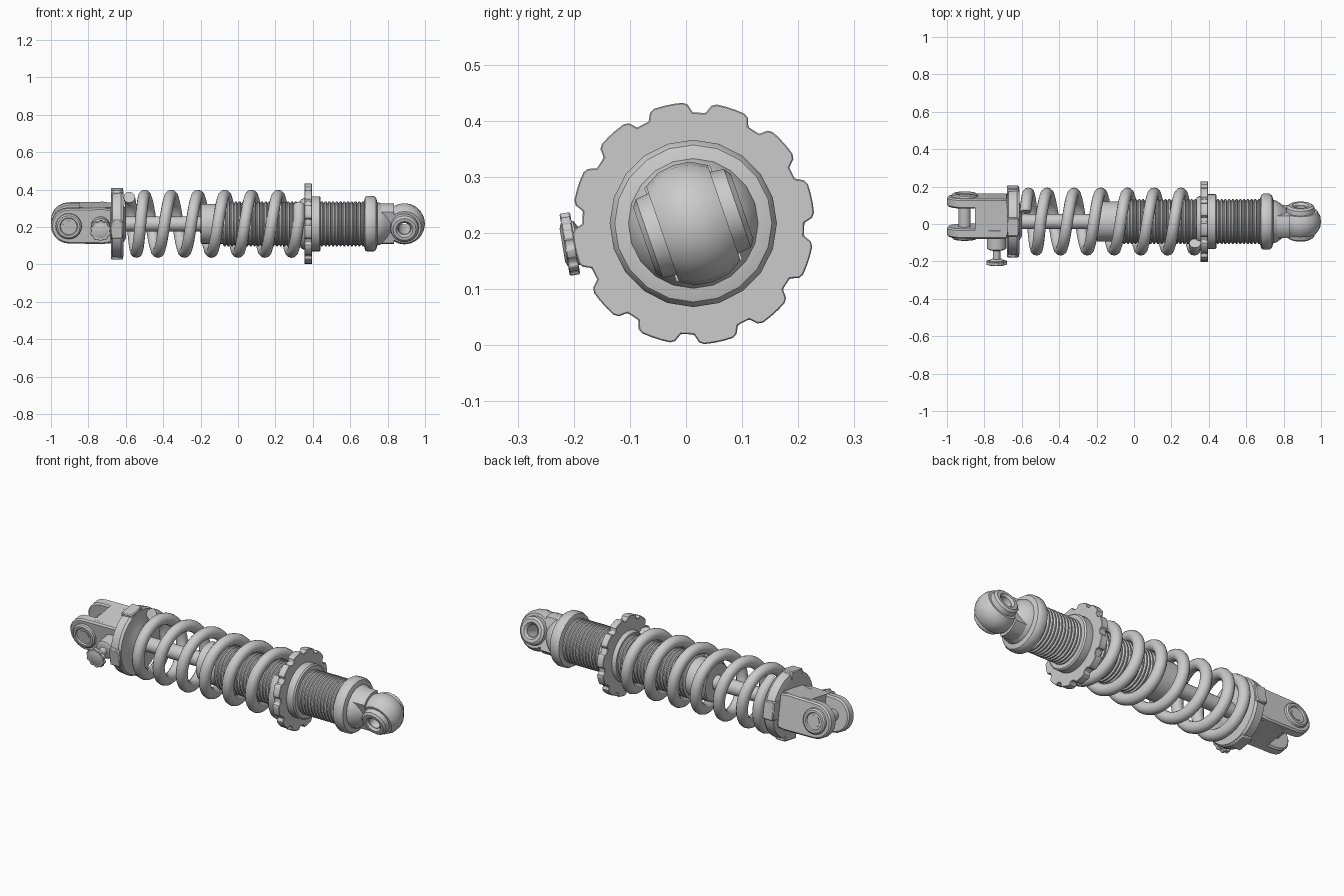
import bpy, bmesh
from math import sin, cos, pi, radians
from mathutils import Matrix, Vector

if "Cube" in bpy.data.objects:
    bpy.data.objects.remove(bpy.data.objects["Cube"])

CY, CZ = 0.013, 0.217
AXIS = Matrix.Translation((0, CY, CZ))
TO_Y = Matrix.Rotation(pi / 2, 4, 'Z')          # turns a local x axis into y


def finish(name, bm, M, angle=35):
    bmesh.ops.remove_doubles(bm, verts=bm.verts, dist=1e-5)
    bmesh.ops.transform(bm, matrix=M, verts=bm.verts)
    bmesh.ops.recalc_face_normals(bm, faces=bm.faces)
    me = bpy.data.meshes.new(name)
    bm.to_mesh(me)
    bm.free()
    ob = bpy.data.objects.new(name, me)
    bpy.context.collection.objects.link(ob)
    bpy.ops.object.select_all(action='DESELECT')
    ob.select_set(True)
    bpy.context.view_layer.objects.active = ob
    bpy.ops.object.shade_smooth_by_angle(angle=radians(angle))
    return ob


def lathe(name, prof, M=AXIS, seg=32, ring=False):
    """Revolve (x, radius) points round the local x axis."""
    bm = bmesh.new()
    rows = [[bm.verts.new((x, r * cos(2 * pi * i / seg), r * sin(2 * pi * i / seg)))
             for i in range(seg)] for x, r in prof]
    n = len(rows)
    for k in range(n if ring else n - 1):
        a, b = rows[k], rows[(k + 1) % n]
        for i in range(seg):
            j = (i + 1) % seg
            bm.faces.new((a[i], a[j], b[j], b[i]))
    if not ring:
        bm.faces.new(rows[0])
        bm.faces.new(rows[-1])
    return finish(name, bm, M)


def prism(name, outline, t0, t1, M, bevel=0.0):
    """Extrude a (u, v) outline along local x; u -> y, v -> z."""
    bm = bmesh.new()
    f = bm.faces.new([bm.verts.new((t0, u, v)) for u, v in outline])
    r = bmesh.ops.extrude_face_region(bm, geom=[f])
    vs = [g for g in r['geom'] if isinstance(g, bmesh.types.BMVert)]
    bmesh.ops.translate(bm, verts=vs, vec=(t1 - t0, 0, 0))
    ob = finish(name, bm, M)
    if bevel:
        m = ob.modifiers.new("edge", 'BEVEL')
        m.width = bevel
        m.segments = 1
        m.limit_method = 'ANGLE'
        m.angle_limit = radians(50)
    return ob


def cog(n, r, depth, phase):
    """Round outline with n small notches."""
    pts = []
    step = 2 * pi / n
    for i in range(n):
        c = phase + i * step
        for f, rr in ((-.19, r - .004), (-.11, r - depth), (.11, r - depth), (.19, r - .004),
                      (.27, r), (.42, r), (.58, r), (.73, r)):
            pts.append((rr * cos(c + f * step), rr * sin(c + f * step)))
    return pts


# damper shaft, body tube and threaded sleeve
lathe("damper_shaft", [(-.64, .04), (-.15, .04)], seg=20)
lathe("body_tube", [(-.2, .1), (-.195, .107), (-.07, .107)])
thread = [(-.08, .105)]
x = -.08
while x < .685:
    thread += [(x, .112), (x + .005, .12), (x + .012, .12), (x + .017, .112)]
    x += .02
lathe("threaded_sleeve", thread)

# coil spring with a closed end at the seat
PITCH, R, W = .143, .151, .031
START, END, N = radians(-340), radians(2110), 300
bm = bmesh.new()
rows = []
for i in range(N + 1):
    phi = START + (END - START) * i / N
    a = pi / 2 - phi
    x = -.5 + PITCH * phi / (2 * pi) * (.6 if phi < 0 else 1)
    out = Vector((0, cos(a), sin(a)))
    p = Vector((min(x, .326), 0, 0)) + R * out
    rows.append([bm.verts.new(p + W * (out * cos(t) + Vector((1, 0, 0)) * sin(t)))
                 for t in [2 * pi * k / 12 for k in range(12)]])
for a, b in zip(rows, rows[1:]):
    for i in range(12):
        j = (i + 1) % 12
        bm.faces.new((a[i], a[j], b[j], b[i]))
bm.faces.new(rows[0])
bm.faces.new(rows[-1])
finish("coil_spring", bm, AXIS, 50)

# notched preload adjuster and its lock ring
prism("adjuster_wheel", cog(12, .216, .018, radians(-3)), .355, .395, AXIS, .002)
lathe("adjuster_hub", [(.335, .128), (.345, .135), (.39, .147), (.435, .147), (.442, .14), (.442, .118)])

# end collar and tapered neck
lathe("end_collar", [(.675, .125), (.68, .143), (.69, .149), (.725, .149), (.738, .14), (.745, .115)], seg=20)
lathe("eye_neck", [(.735, .118), (.76, .112), (.785, .095), (.82, .06)], seg=20)

# barrel-faced eye lug with a bushing on each side, tilted about the long axis
EYE = Matrix.Translation((.89, CY, CZ)) @ Matrix.Rotation(radians(19), 4, 'X') @ TO_Y
lathe("eye_ring", [(-.058, .05), (-.058, .09), (-.03, .106), (0, .11), (.03, .106),
                   (.058, .09), (.058, .05)], EYE, 20, True)
LUG = Matrix.Translation((0, CY, CZ)) @ Matrix.Rotation(radians(19), 4, 'X')
lug = [(-.062, -.088), (-.03, -.105), (0, -.109), (.03, -.105), (.062, -.088)]
prism("eye_lug", lug + [(-u, -v) for u, v in lug], .74, .835, LUG)
for s, side in ((-1, "front"), (1, "back")):
    lathe("eye_bushing_" + side, [(s * .05, .035), (s * .05, .078), (s * .083, .074),
                                  (s * .092, .062), (s * .092, .045), (s * .08, .035)], EYE, 16, True)
lathe("eye_sleeve", [(-.08, .032), (-.08, .05), (.08, .05), (.08, .032)], EYE, 20, True)

# lower spring seat: flanged disc with tabs
lathe("spring_seat", [(-.68, .15), (-.672, .178), (-.625, .183), (-.612, .175), (-.612, .1), (-.60, .08), (-.60, .04)])
for k in range(4):
    T = AXIS @ Matrix.Rotation(radians(9.5 + 90 * k), 4, 'X')
    prism("seat_tab_%d" % (k + 1), [(.13, -.05), (.187, -.05), (.187, .05), (.13, .05)],
          -.68, -.615, T, .005)

# clevis: two rounded cheeks joined by a solid block
CLEV = Matrix.Translation((0, .042, .222)) @ Matrix.Rotation(radians(9.5), 4, 'X')
CHEEK = CLEV @ TO_Y                               # local x -> y, local y -> -x
cheek = [(.905 + .095 * cos(t), .095 * sin(t)) for t in [radians(-90 + 18 * k) for k in range(11)]]
cheek += [(.72, .098), (.675, .09), (.675, -.09), (.72, -.098)]
PIN = CLEV @ Matrix.Translation((-.905, 0, 0)) @ TO_Y
for s, side in ((-1, "front"), (1, "back")):
    prism("clevis_cheek_" + side, cheek, s * .055, s * .108, CHEEK, .008)
    lathe("clevis_bushing_" + side, [(s * .1, .03), (s * .1, .072), (s * .118, .068),
                                     (s * .124, .06), (s * .124, .048), (s * .116, .044), (s * .116, .03)],
          PIN, 20, True)
prism("clevis_block", [(.85, -.097), (.85, .097), (.67, .097), (.67, -.097)], -.085, .085, CHEEK)
lathe("clevis_pin", [(-.118, .032), (.118, .032)], PIN, 20)

# rebound knob on its boss
KNOB = CLEV @ Matrix.Translation((-.735, 0, 0)) @ TO_Y
lathe("knob_boss", [(-.182, .04), (-.175, .052), (-.09, .052)], KNOB, 20)
lathe("knob_stem", [(-.25, .02), (-.17, .02)], KNOB, 16)
prism("knob_wheel", cog(10, .056, .005, 0), -.262, -.243, KNOB, .002)
lathe("knob_cap", [(-.266, .03), (-.262, .04), (-.24, .04), (-.232, .026)], KNOB, 20)
